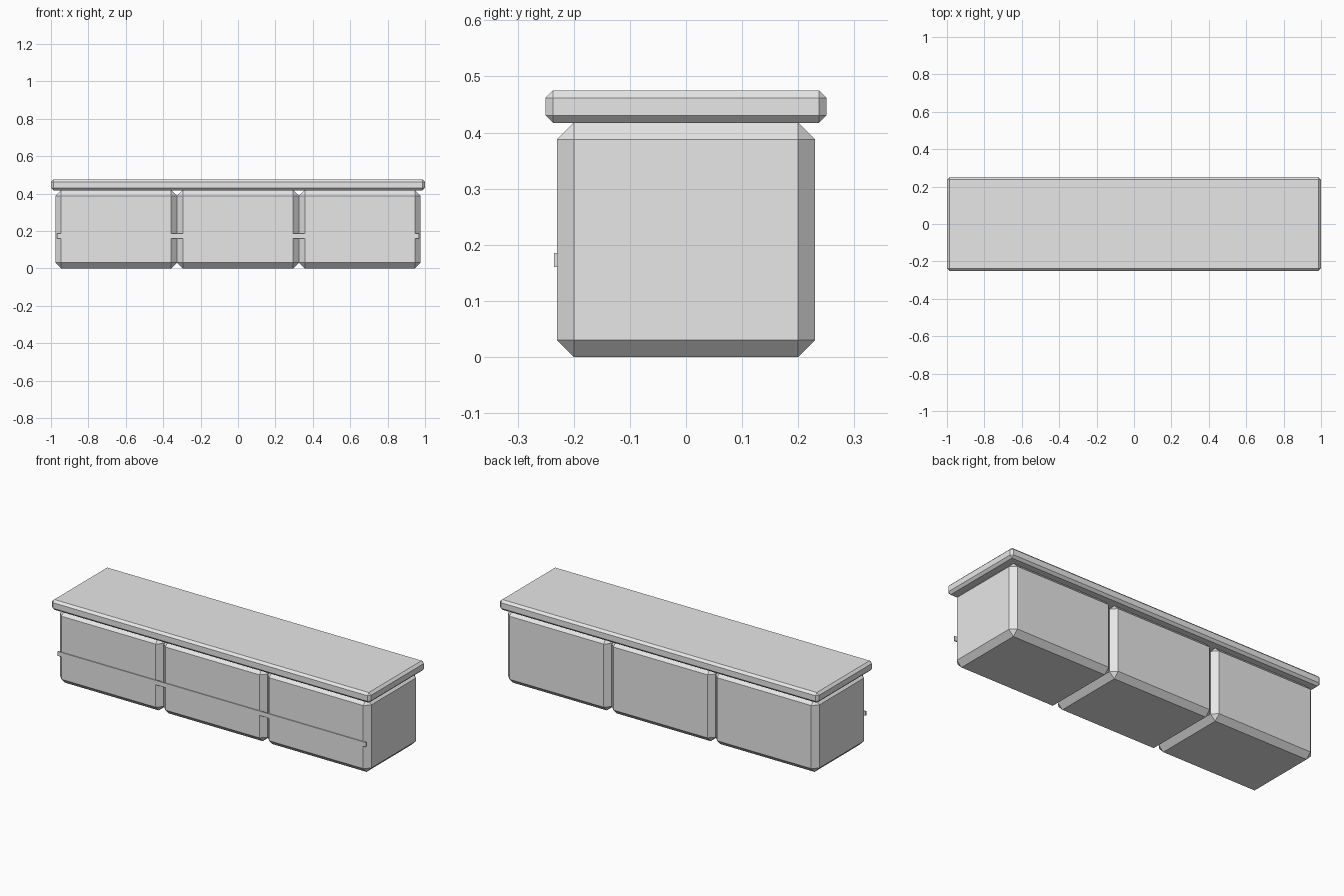
import bpy
import bmesh
from mathutils import Vector

cube = bpy.data.objects.get("Cube")
if cube:
    bpy.data.objects.remove(cube, do_unlink=True)

# Single pale grey material
grey = bpy.data.materials.new("pale_grey")
grey.use_nodes = True
colour = (0.8, 0.8, 0.8, 1)
grey.diffuse_color = colour
grey.node_tree.nodes["Principled BSDF"].inputs["Base Color"].default_value = colour


def box(name, low, high, chamfer=0):
    """Flat-shaded box between two corners, with optional chamfered edges."""
    low, high = Vector(low), Vector(high)
    mesh = bpy.data.meshes.new(name)
    bm = bmesh.new()
    bmesh.ops.create_cube(bm, size=1)
    bmesh.ops.scale(bm, vec=high - low, verts=bm.verts)
    if chamfer:
        bmesh.ops.bevel(bm, geom=bm.edges[:], offset=chamfer,
                        offset_type='OFFSET', segments=1,
                        profile=0.5, affect='EDGES')
    bm.to_mesh(mesh)
    bm.free()
    mesh.materials.append(grey)
    obj = bpy.data.objects.new(name, mesh)
    obj.location = (low + high) / 2
    bpy.context.collection.objects.link(obj)
    return obj


# Three chamfered blocks side by side
half = 0.325
for name, x in (("right_block", -0.652), ("middle_block", 0), ("left_block", 0.652)):
    box(name, (x - half, -0.23, 0), (x + half, 0.23, 0.418), 0.03)

# Overhanging top slab
box("top_slab", (-1, -0.25, 0.417), (1, 0.25, 0.475), 0.013)

# Thin rail along the front
box("front_rail", (-0.967, -0.235, 0.16), (0.967, -0.228, 0.185))
